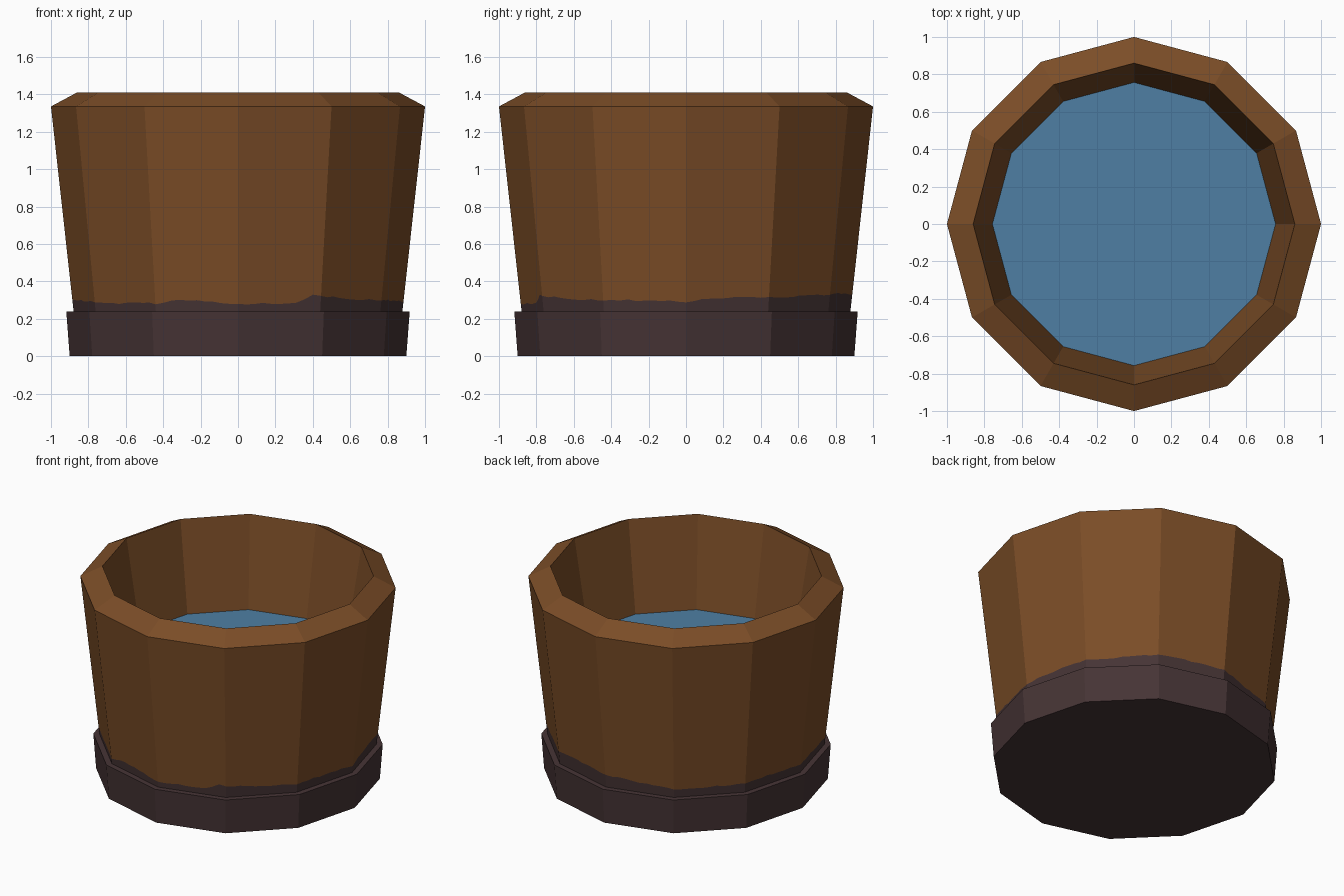
import bpy, math, random

if "Cube" in bpy.data.objects:
    bpy.data.objects.remove(bpy.data.objects["Cube"])

random.seed(4)
N = 12      # sides of the tub
SEG = 10    # steps of the wavy stain edge per side


def srgb(r, g, b):
    f = lambda c: c / 12.92 if c <= 0.04045 else ((c + 0.055) / 1.055) ** 2.4
    return (f(r / 255), f(g / 255), f(b / 255), 1)


def material(name, rgb):
    m = bpy.data.materials.new(name)
    m.diffuse_color = srgb(*rgb)
    m.use_nodes = True
    m.node_tree.nodes["Principled BSDF"].inputs["Base Color"].default_value = m.diffuse_color
    return m


wood = material("brown wood", (123, 77, 39))
dark = material("dark base", (70, 52, 53))
blue = material("blue water", (78, 127, 164))


def make(name, verts, faces, mats, idx=None):
    me = bpy.data.meshes.new(name)
    me.from_pydata(verts, [], faces)
    for m in mats:
        me.materials.append(m)
    if idx:
        for p, i in zip(me.polygons, idx):
            p.material_index = i
    ob = bpy.data.objects.new(name, me)
    bpy.context.collection.objects.link(ob)
    return ob


def point(t, r, z):
    """Point on the 12-sided outline; t counts sides from +x."""
    i = math.floor(t)
    f = t - i
    a, b = (math.radians(30 * k) for k in (i, i + 1))
    return (r * ((1 - f) * math.cos(a) + f * math.cos(b)),
            r * ((1 - f) * math.sin(a) + f * math.sin(b)), z)


def lathe(name, profile, mat, cap_first=False, cap_last=False):
    verts = [point(i, r, z) for r, z in profile for i in range(N)]
    faces = [(k * N + i, k * N + (i + 1) % N, (k + 1) * N + (i + 1) % N, (k + 1) * N + i)
             for k in range(len(profile) - 1) for i in range(N)]
    if cap_first:
        faces.append(tuple(reversed(range(N))))
    if cap_last:
        s = (len(profile) - 1) * N
        faces.append(tuple(range(s, s + N)))
    return make(name, verts, faces, [mat])


# base band with closed underside and a small ledge on top
lathe("base_band", [(0.90, 0), (0.918, 0.24), (0.879, 0.24)], dark, cap_first=True)

# outer wall, split along a wavy stain line
STAIN = [(-90, .28), (-80, .28), (-67, .29), (-63, .33), (-55, .315), (-42, .305),
         (-25, .30), (-10, .295), (0, .29), (7, .31), (28, .315), (45, .32),
         (60, .33), (75, .335), (90, .33), (105, .31), (125, .295), (150, .305),
         (180, .30), (200, .295), (222, .283), (240, .282), (250, .30), (262, .287), (270, .28)]


def stain(deg):
    d = (deg + 90) % 360 - 90
    for (a, za), (b, zb) in zip(STAIN, STAIN[1:]):
        if a <= d <= b:
            return za + (zb - za) * (d - a) / (b - a)


Z0, Z1, R0, R1 = 0.24, 1.335, 0.879, 1.0
M = N * SEG
rows = [[], [], []]
for j in range(M):
    t = j / SEG
    z = stain(30 * t) + random.uniform(-.005, .005)
    for row, h in zip(rows, (Z0, z, Z1)):
        row.append(point(t, R0 + (R1 - R0) * (h - Z0) / (Z1 - Z0), h))
faces = [(k * M + j, k * M + (j + 1) % M, (k + 1) * M + (j + 1) % M, (k + 1) * M + j)
         for k in range(2) for j in range(M)]
make("outer_wall", sum(rows, []), faces, [dark, wood], [0] * M + [1] * M)

# sloped rim and inner wall
lathe("rim_and_inner_wall", [(1.0, 1.335), (0.86, 1.41), (0.757, 0.79)], wood)

# water surface
lathe("water", [(0.757, 0.79)], blue, cap_last=True)
